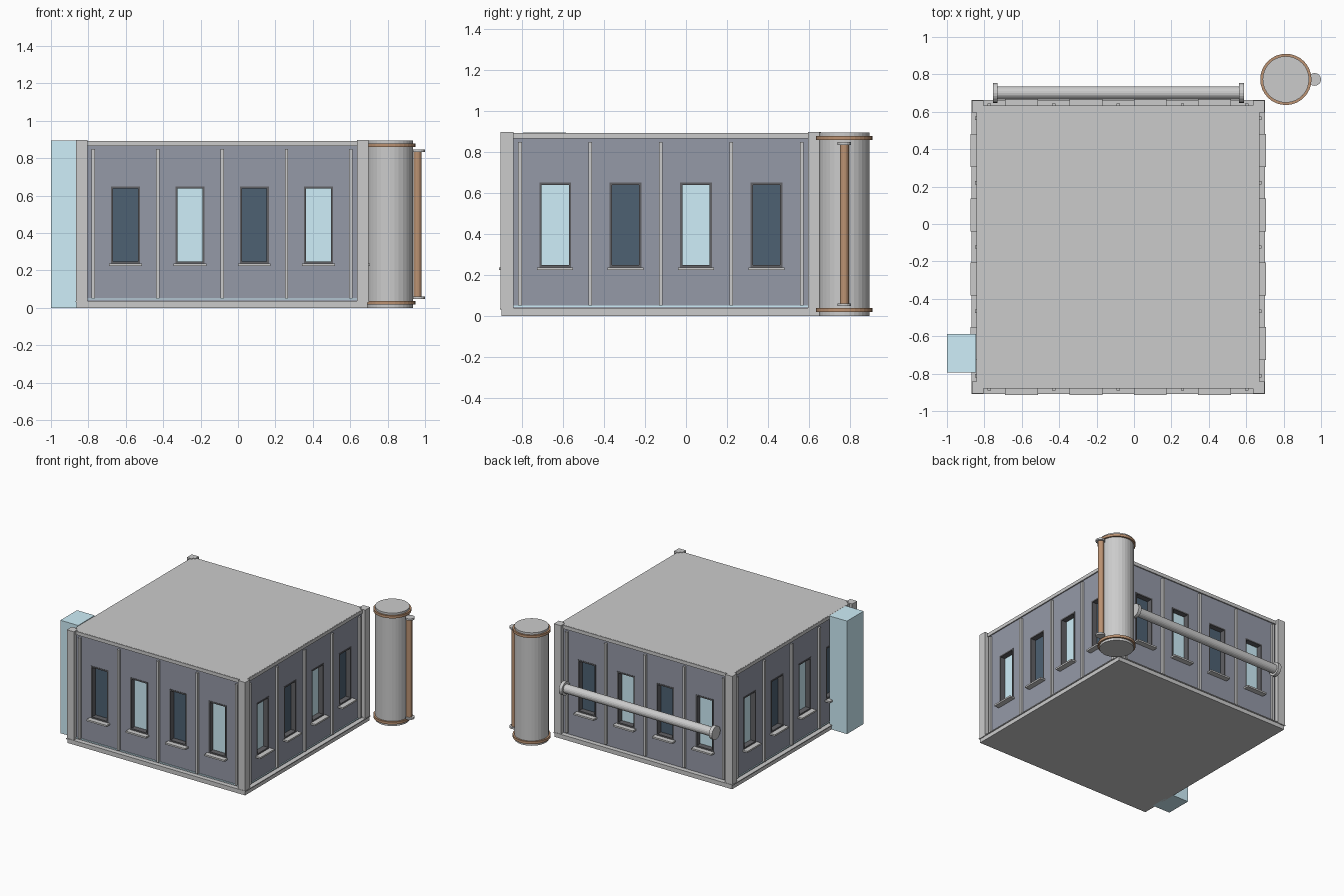
import bpy, bmesh
from math import pi
from mathutils import Matrix, Vector

if "Cube" in bpy.data.objects:
    bpy.data.objects.remove(bpy.data.objects["Cube"])

CX, CY = -0.085, -0.123      # building centre
WALL = 0.748                 # half width of the wall plane
OUT = 0.782                  # half width of the corner posts
PITCH, WIN_W, Z0, Z1 = 0.344, 0.155, 0.237, 0.65


def material(name, rgb):
    m = bpy.data.materials.new(name)
    m.diffuse_color = (*rgb, 1)
    m.use_nodes = True
    m.node_tree.nodes["Principled BSDF"].inputs["Base Color"].default_value = m.diffuse_color
    return m


SLATE = material("slate_wall", (0.30, 0.32, 0.39))
PALE = material("pale_glass", (0.62, 0.86, 0.95))
DARK = material("dark_glass", (0.075, 0.12, 0.17))
FRAME = material("dark_frame", (0.12, 0.12, 0.13))
COPPER = material("copper", (0.50, 0.29, 0.17))


def finish(bm, name, mat):
    bmesh.ops.recalc_face_normals(bm, faces=bm.faces)
    me = bpy.data.meshes.new(name)
    bm.to_mesh(me)
    bm.free()
    ob = bpy.data.objects.new(name, me)
    bpy.context.collection.objects.link(ob)
    if mat:
        me.materials.append(mat)
    return ob


def boxes(name, items, mat=None):
    """One object from boxes given as (lo, hi, matrix)."""
    bm = bmesh.new()
    for lo, hi, mx in items:
        lo, hi = Vector(lo), Vector(hi)
        m = mx @ Matrix.Translation((lo + hi) / 2) @ Matrix.Diagonal((*(hi - lo), 1))
        bmesh.ops.create_cube(bm, size=1, matrix=m)
    return finish(bm, name, mat)


def cylinder(name, centre, r, length, mat=None, axis="Z", sides=32):
    bm = bmesh.new()
    rot = Matrix.Rotation(pi / 2, 4, "Y") if axis == "X" else Matrix()
    bmesh.ops.create_cone(bm, cap_ends=True, segments=sides, radius1=r, radius2=r,
                          depth=length, matrix=Matrix.Translation(centre) @ rot)
    return finish(bm, name, mat)


CENTRE = Matrix.Translation((CX, CY, 0))
SIDES = [CENTRE @ Matrix.Rotation(k * pi / 2, 4, "Z") for k in range(4)]


def slab(half, z0, z1):
    return ((-half, -half, z0), (half, half, z1), CENTRE)


# Base, roof and wall block
boxes("plinth", [slab(0.778, 0, 0.033)])
boxes("plinth_lip", [slab(0.785, 0.031, 0.038)])
boxes("roof", [slab(WALL + 0.004, 0.865, 0.893)])
walls = boxes("walls", [slab(WALL, 0.03, 0.868)], SLATE)

# Parts that repeat on each side, seen with the wall facing -y
cutters, pale, dark, frames, sills, bars, posts, rails = ([] for _ in range(8))
for k, mx in enumerate(SIDES):
    for i in range(4):
        u = (i - 1.5) * PITCH
        a, b = u - WIN_W / 2, u + WIN_W / 2
        cutters.append(((a, -WALL - 0.1, Z0), (b, -WALL + 0.05, Z1), mx))
        glass = pale if (i + k) % 2 else dark
        glass.append(((a, -WALL + 0.04, Z0), (b, -WALL + 0.055, Z1), mx))
        # frame: two stiles and two rails just inside the opening
        f0, f1, t = -WALL - 0.003, -WALL + 0.045, 0.011
        for x0, x1, h0, h1 in ((a, a + t, Z0, Z1), (b - t, b, Z0, Z1),
                               (a + t, b - t, Z0, Z0 + t), (a + t, b - t, Z1 - t, Z1)):
            frames.append(((x0, f0, h0), (x1, f1, h1), mx))
        sills.append(((u - 0.088, -0.79, 0.224), (u + 0.088, -WALL + 0.02, Z0), mx))
    for i in range(5):
        u = (i - 2) * PITCH
        bars.append(((u - 0.009, -0.766, 0.05), (u + 0.009, -WALL + 0.01, 0.85), mx))
    # L-shaped corner post from two legs
    posts.append(((-OUT, -OUT, 0.03), (-0.72, -WALL + 0.01, 0.897), mx))
    posts.append(((-OUT, -WALL + 0.01, 0.03), (-WALL + 0.01, -0.72, 0.897), mx))
    rails.append(((-0.72, -0.757, 0.865), (0.72, -WALL + 0.01, 0.892), mx))

boxes("pale_windows", pale, PALE)
boxes("dark_windows", dark, DARK)
boxes("window_frames", frames, FRAME)
boxes("window_sills", sills)
boxes("wall_battens", bars)
boxes("corner_posts", posts)
boxes("top_rails", rails)
boxes("base_strips", [((-0.72, -0.754, 0.044), (0.72, -WALL + 0.01, 0.051), SIDES[k])
                      for k in (0, 1, 3)], PALE)

# Cut the window recesses
cutter = boxes("window_cutter", cutters)
cutter.hide_render = True
cutter.hide_set(True)
cut = walls.modifiers.new("recesses", "BOOLEAN")
cut.operation = "DIFFERENCE"
cut.object = cutter
cut.solver = "EXACT"

# Blue box against the left wall
boxes("side_cabinet", [((-1.0, -0.795, 0), (-0.845, -0.587, 0.895), Matrix())], PALE)

# Round tank with copper bands and side pipe
TX, TY = 0.812, 0.773
cylinder("tank_body", (TX, TY, 0.4475), 0.124, 0.895)
for label, z in (("lower", 0.028), ("upper", 0.869)):
    cylinder(f"{label}_tank_band", (TX, TY, z), 0.137, 0.02, COPPER)
cylinder("tank_pipe", (0.96, TY, 0.448), 0.022, 0.785, COPPER, sides=16)
for label, z in (("lower", 0.054), ("upper", 0.841)):
    cylinder(f"{label}_pipe_flange", (0.966, TY, z), 0.034, 0.014, sides=16)

# Horizontal pipe on the back wall
PY, PZ = 0.701, 0.435
cylinder("back_pipe", (-0.084, PY, PZ), 0.035, 1.31, axis="X", sides=20)
for label, x in (("left", -0.742), ("right", 0.574)):
    cylinder(f"{label}_back_flange", (x, PY, PZ), 0.053, 0.026, axis="X", sides=20)
